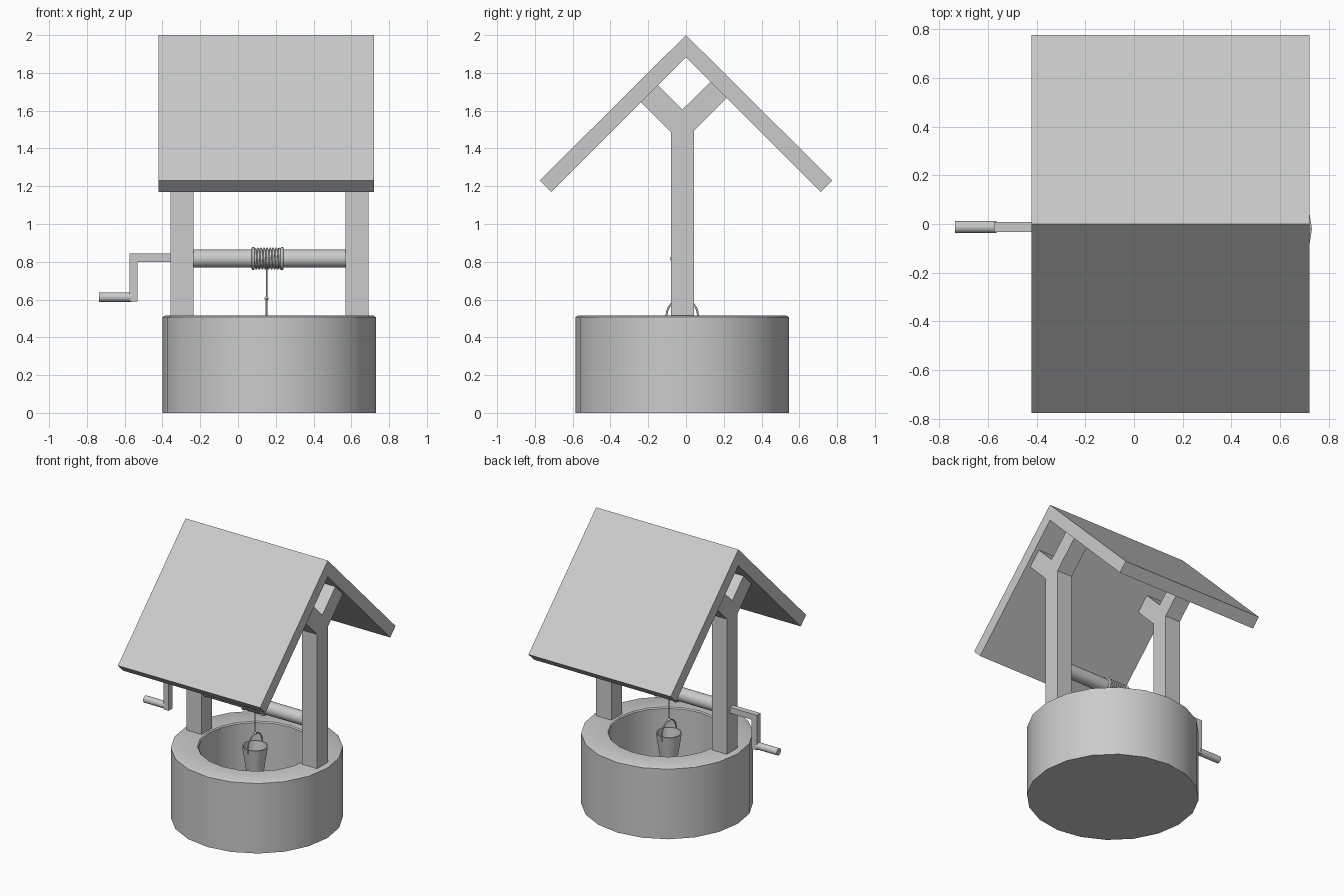
import bpy, bmesh
from math import sin, cos, pi, radians
from mathutils import Matrix, Vector

if "Cube" in bpy.data.objects:
    bpy.data.objects.remove(bpy.data.objects["Cube"])

CX, CY = 0.165, -0.02      # well centre
AXLE_Z = 0.817
ROPE_X = 0.151


def finish(name, bm, smooth=False):
    bmesh.ops.remove_doubles(bm, verts=bm.verts, dist=1e-5)
    bmesh.ops.recalc_face_normals(bm, faces=bm.faces)
    me = bpy.data.meshes.new(name)
    bm.to_mesh(me)
    bm.free()
    ob = bpy.data.objects.new(name, me)
    bpy.context.collection.objects.link(ob)
    if smooth:
        bpy.ops.object.select_all(action='DESELECT')
        ob.select_set(True)
        bpy.context.view_layer.objects.active = ob
        bpy.ops.object.shade_smooth_by_angle(angle=radians(35))
    return ob


def lathe(name, profile, sides, centre):
    """Spin a (radius, z) profile about the vertical through centre."""
    bm = bmesh.new()
    vs = [bm.verts.new((r, 0, z)) for r, z in profile]
    es = [bm.edges.new(p) for p in zip(vs, vs[1:])]
    bmesh.ops.spin(bm, geom=vs + es, cent=(0, 0, 0), axis=(0, 0, 1),
                   angle=2 * pi, steps=sides, use_merge=False)
    bmesh.ops.translate(bm, verts=bm.verts, vec=centre)
    return finish(name, bm, True)


def extrude_x(name, profile, x0, x1):
    """Extrude a (y, z) outline along x."""
    bm = bmesh.new()
    f = bm.faces.new([bm.verts.new((x0, y, z)) for y, z in profile])
    r = bmesh.ops.extrude_face_region(bm, geom=[f])
    bmesh.ops.translate(bm, vec=(x1 - x0, 0, 0),
                        verts=[v for v in r['geom'] if isinstance(v, bmesh.types.BMVert)])
    return finish(name, bm)


def rod_x(name, x0, x1, y, z, r, sides):
    bm = bmesh.new()
    bmesh.ops.create_cone(bm, cap_ends=True, segments=sides, radius1=r, radius2=r,
                          depth=x1 - x0, matrix=Matrix.Translation(((x0 + x1) / 2, y, z))
                          @ Matrix.Rotation(pi / 2, 4, 'Y'))
    return finish(name, bm, True)


def tube(name, pts, r, cyclic=False):
    cu = bpy.data.curves.new(name, 'CURVE')
    cu.dimensions = '3D'
    cu.bevel_depth = r
    cu.bevel_resolution = 2
    cu.use_fill_caps = True
    sp = cu.splines.new('POLY')
    sp.points.add(len(pts) - 1)
    for p, co in zip(sp.points, pts):
        p.co = (*co, 1)
    sp.use_cyclic_u = cyclic
    sp.use_smooth = True
    ob = bpy.data.objects.new(name, cu)
    bpy.context.collection.objects.link(ob)
    return ob


# Stone ring with chamfered top and closed bottom
lathe("well_wall", [(0, 0), (0.565, 0), (0.565, 0.507), (0.55, 0.515),
                    (0.39, 0.515), (0.383, 0.507), (0.383, 0.02), (0, 0.02)], 20, (CX, CY, 0))

# Forked posts
fork = [(-0.08, 0.5), (0.042, 0.5), (0.042, 1.494), (0.217, 1.669), (0.132, 1.755),
        (-0.02, 1.605), (-0.149, 1.734), (-0.238, 1.645), (-0.08, 1.487)]
extrude_x("left_post", fork, -0.357, -0.236)
extrude_x("right_post", fork, 0.569, 0.69)

# Pitched roof
extrude_x("roof", [(0, 2), (-0.775, 1.23), (-0.714, 1.17), (0, 1.883),
                   (0.714, 1.17), (0.775, 1.23)], -0.42, 0.72)

# Axle and crank
rod_x("axle", -0.25, 0.58, CY, AXLE_Z, 0.048, 20)
bm = bmesh.new()
outline = [(-0.35, 0.843), (-0.574, 0.843), (-0.574, 0.589), (-0.532, 0.589),
           (-0.532, 0.8), (-0.35, 0.8)]
face = bm.faces.new([bm.verts.new((x, -0.033, z)) for x, z in outline])
ext = bmesh.ops.extrude_face_region(bm, geom=[face])
bmesh.ops.translate(bm, vec=(0, 0.041, 0),
                    verts=[v for v in ext['geom'] if isinstance(v, bmesh.types.BMVert)])
finish("crank_arm", bm)
rod_x("crank_grip", -0.735, -0.565, -0.0125, 0.613, 0.025, 16)

# Rope wound on the axle, with a ring at each end
TURNS, STEPS = 9, 20
tube("rope_coil", [(0.085 + 0.145 * i / (TURNS * STEPS),
                    CY + 0.052 * cos(2 * pi * i / STEPS),
                    AXLE_Z + 0.052 * sin(2 * pi * i / STEPS))
                   for i in range(TURNS * STEPS + 1)], 0.006)
for side, x in (("left", 0.08), ("right", 0.233)):
    tube(side + "_coil_ring", [(x, CY + 0.054 * cos(2 * pi * i / 24),
                                AXLE_Z + 0.054 * sin(2 * pi * i / 24))
                               for i in range(24)], 0.008, True)

# Hanging rope and knot
tube("hanging_rope", [(ROPE_X, CY, 0.79), (ROPE_X, CY, 0.605)], 0.004)
bm = bmesh.new()
bmesh.ops.create_uvsphere(bm, u_segments=12, v_segments=8, radius=0.011,
                          matrix=Matrix.Translation((ROPE_X, CY, 0.605)))
finish("rope_knot", bm, True)

# Bucket and its bail
lathe("bucket", [(0, 0.31), (0.055, 0.31), (0.086, 0.515), (0.078, 0.515),
                 (0.049, 0.32), (0, 0.32)], 16, (ROPE_X, CY, 0))
tube("bucket_bail", [(ROPE_X, CY + 0.083 * cos(a), 0.515 + 0.088 * sin(a))
                     for a in [pi * (i - 2) / 16 for i in range(21)]], 0.005)
